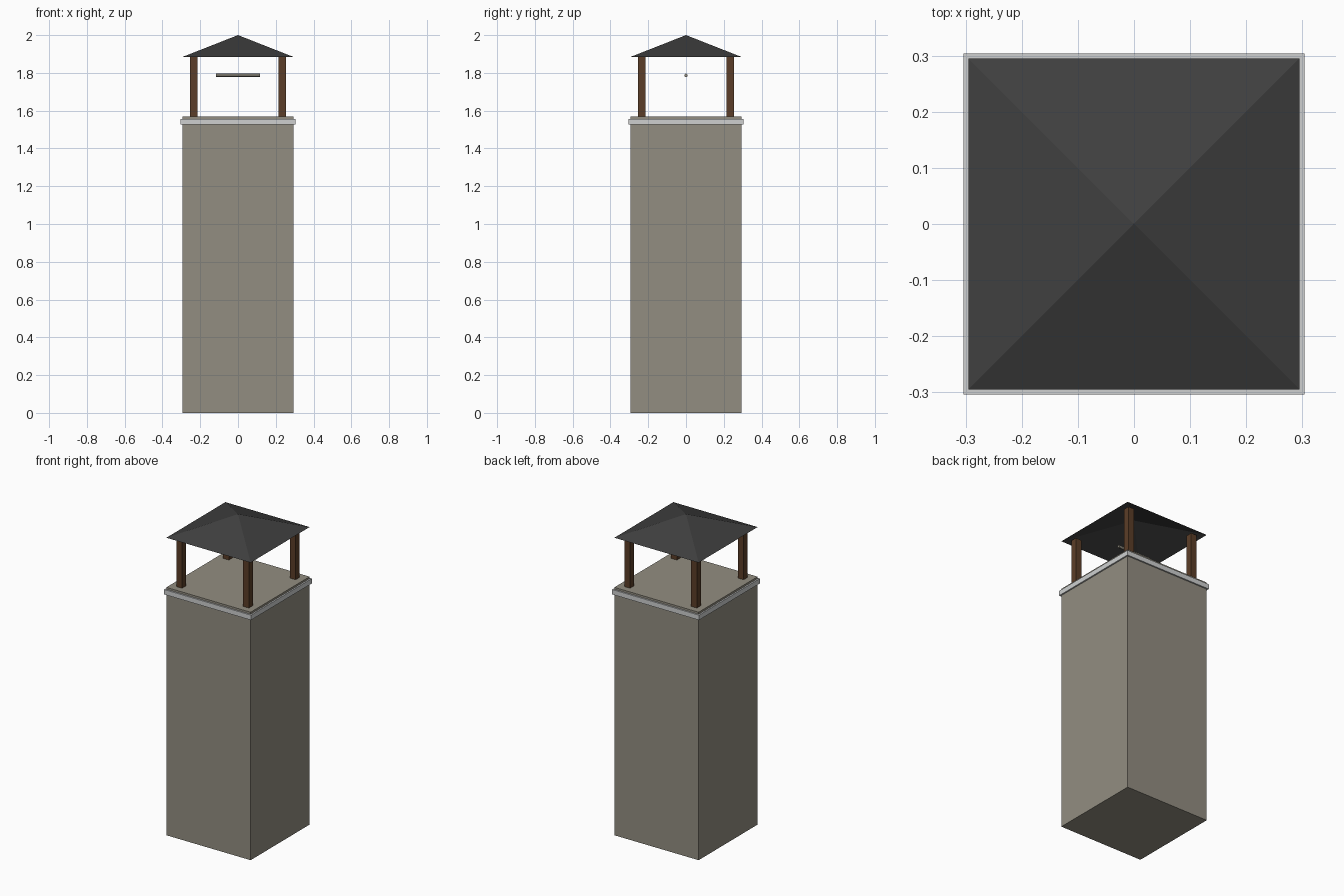
import bpy, bmesh, math

if "Cube" in bpy.data.objects:
    bpy.data.objects.remove(bpy.data.objects["Cube"])


def material(name, rgb):
    m = bpy.data.materials.new(name)
    m.diffuse_color = (*rgb, 1)
    m.use_nodes = True
    m.node_tree.nodes["Principled BSDF"].inputs["Base Color"].default_value = m.diffuse_color
    return m


stone = material("warm_grey_stone", (0.29, 0.27, 0.22))
pale = material("pale_grey_trim", (0.62, 0.63, 0.63))
wood = material("brown_wood", (0.105, 0.048, 0.021))
slate = material("dark_slate", (0.05, 0.05, 0.05))


def box(name, half_x, half_y, z0, z1, mat, x=0, y=0):
    bpy.ops.mesh.primitive_cube_add(size=1, location=(x, y, (z0 + z1) / 2))
    ob = bpy.context.object
    ob.name = name
    ob.scale = (half_x * 2, half_y * 2, z1 - z0)
    bpy.ops.object.transform_apply(location=False, rotation=False, scale=True)
    ob.data.materials.append(mat)
    return ob


# Tower shaft and the trim band near its top
box("tower_shaft", 0.295, 0.295, 0, 1.57, stone)
box("trim_band", 0.304, 0.304, 1.526, 1.557, pale)

# Four corner posts
for sx in (-1, 1):
    for sy in (-1, 1):
        box("corner_post", 0.02, 0.02, 1.565, 1.885, wood, sx * 0.234, sy * 0.234)

# Open-bottomed pyramid roof
bm = bmesh.new()
R, eave = 0.295, 1.884
ring = [bm.verts.new((x * R, y * R, eave)) for x, y in ((-1, -1), (1, -1), (1, 1), (-1, 1))]
apex = bm.verts.new((0, 0, 2.0))
for i in range(4):
    bm.faces.new((ring[i], ring[(i + 1) % 4], apex))
me = bpy.data.meshes.new("roof")
bm.to_mesh(me)
bm.free()
roof = bpy.data.objects.new("roof", me)
bpy.context.collection.objects.link(roof)
me.materials.append(slate)

# Hanging rod under the roof
bpy.ops.mesh.primitive_cylinder_add(vertices=12, radius=0.009, depth=0.232,
                                    location=(0, 0, 1.787), rotation=(0, math.pi / 2, 0))
rod = bpy.context.object
rod.name = "hanging_rod"
rod.data.materials.append(stone)
bpy.ops.object.shade_smooth_by_angle()
